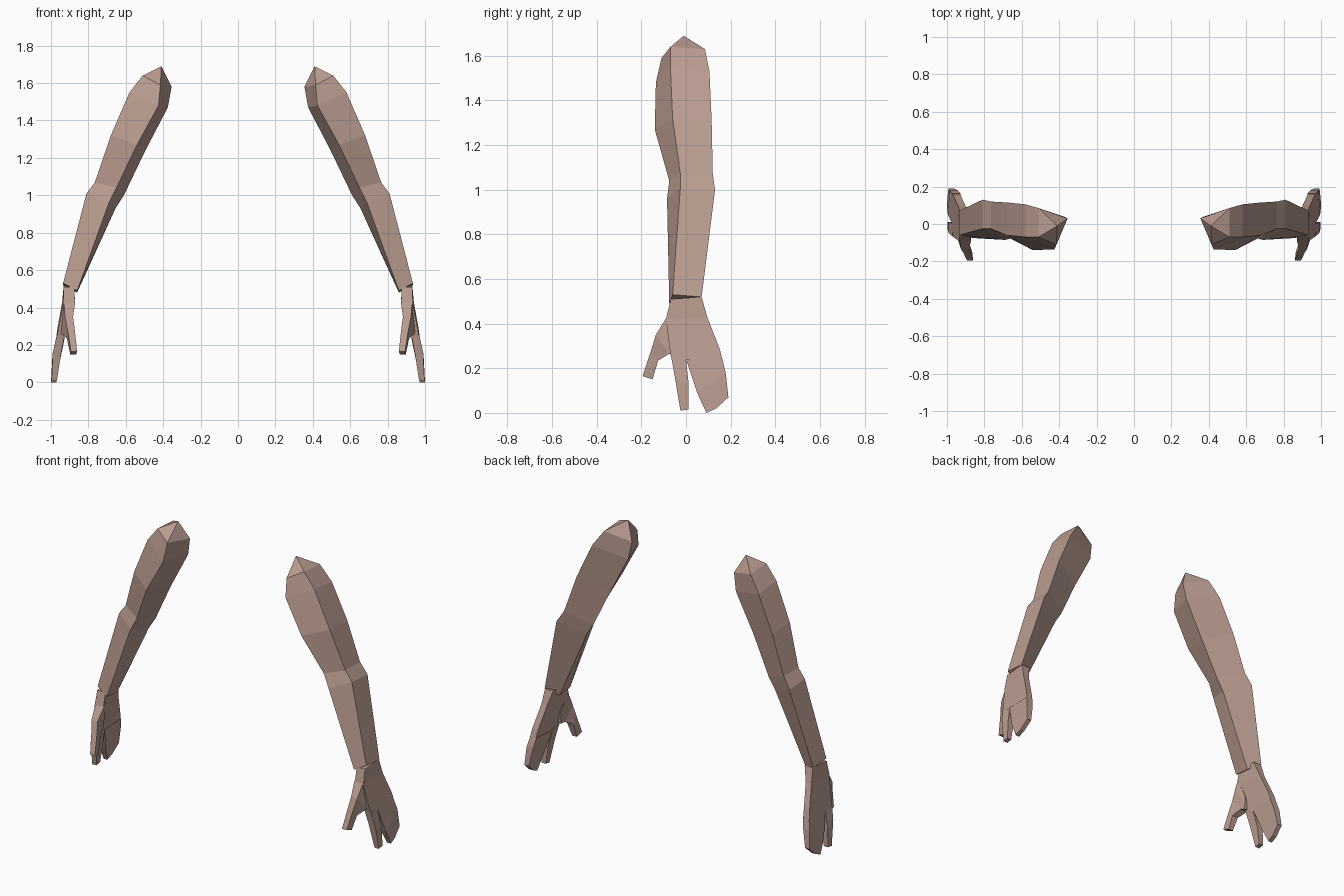
import bpy, bmesh

skin = bpy.data.materials.new("dusky_skin")
skin.diffuse_color = (0.49, 0.335, 0.28, 1)


def loft(name, rings, tip=None):
    """Join four-cornered rings into a closed tube, mirrored to the other side."""
    bm = bmesh.new()
    rows = [[bm.verts.new(p) for p in ring] for ring in rings]
    for a, b in zip(rows, rows[1:]):
        for i in range(4):
            j = (i + 1) % 4
            bm.faces.new((a[i], a[j], b[j], b[i]))
    if tip:
        t = bm.verts.new(tip)
        for i in range(4):
            bm.faces.new((rows[0][i], rows[0][(i + 1) % 4], t))
    else:
        bm.faces.new(rows[0])
    bm.faces.new(rows[-1])
    bmesh.ops.recalc_face_normals(bm, faces=bm.faces)
    me = bpy.data.meshes.new(name)
    bm.to_mesh(me)
    bm.free()
    me.materials.append(skin)
    ob = bpy.data.objects.new(name, me)
    bpy.context.collection.objects.link(ob)
    ob.modifiers.new("Mirror", 'MIRROR')


def slab(front, back):
    """Ring from a front and a back edge, each (y, z, inner x, outer x)."""
    y, z, xi, xo = front
    v, w, ui, uo = back
    return [(xi, y, z), (xo, y, z), (uo, v, w), (ui, v, w)]


# arm: each ring is front ridge, outer front, outer back, inner back
loft("arms", [
    [(.415, -.11, 1.59), (.51, -.07, 1.64), (.51, .085, 1.63), (.355, .03, 1.58)],
    [(.425, -.135, 1.48), (.58, -.07, 1.55), (.58, .105, 1.53), (.375, .04, 1.47)],
    [(.54, -.14, 1.27), (.68, -.06, 1.32), (.68, .115, 1.31), (.495, .04, 1.24)],
    [(.65, -.075, 1.04), (.765, -.025, 1.07), (.765, .12, 1.07), (.61, .05, 1.00)],
    [(.69, -.085, .96), (.81, -.025, 1.01), (.81, .13, 1.00), (.655, .05, .93)],
    [(.86, -.075, .49), (.935, -.06, .53), (.935, .07, .52), (.86, .03, .48)],
], tip=(.41, -.01, 1.69))

# palm
loft("palms", [
    slab((-.068, .51, .875, .932), (.07, .52, .875, .932)),
    slab((-.09, .42, .875, .935), (.095, .43, .90, .94)),
    slab((-.07, .262, .925, .965), (.15, .29, .925, .965)),
    slab((-.062, .235, .93, .972), (.163, .24, .93, .972)),
])

# slim front finger
loft("front_fingers", [
    slab((-.066, .25, .927, .97), (.0, .24, .927, .97)),
    slab((-.05, .16, .945, .99), (.012, .13, .95, .993)),
    slab((-.025, .01, .968, .997), (.012, .015, .968, .997)),
])

# broad fingers held together, with a slanted tip
loft("back_fingers", [
    slab((.002, .235, .927, .972), (.162, .245, .927, .97)),
    slab((.05, .09, .957, .995), (.178, .18, .94, .985)),
    slab((.09, .003, .972, 1.0), (.19, .07, .962, .992)),
    slab((.09, .0, .972, 1.0), (.135, .02, .97, .998)),
])

# thumb
loft("thumbs", [
    slab((-.07, .455, .872, .93), (-.04, .34, .90, .945)),
    slab((-.092, .42, .872, .93), (-.05, .26, .905, .955)),
    slab((-.135, .35, .882, .925), (-.075, .265, .895, .945)),
    slab((-.155, .285, .873, .912), (-.125, .235, .873, .915)),
    slab((-.195, .165, .86, .893), (-.15, .15, .865, .897)),
])
